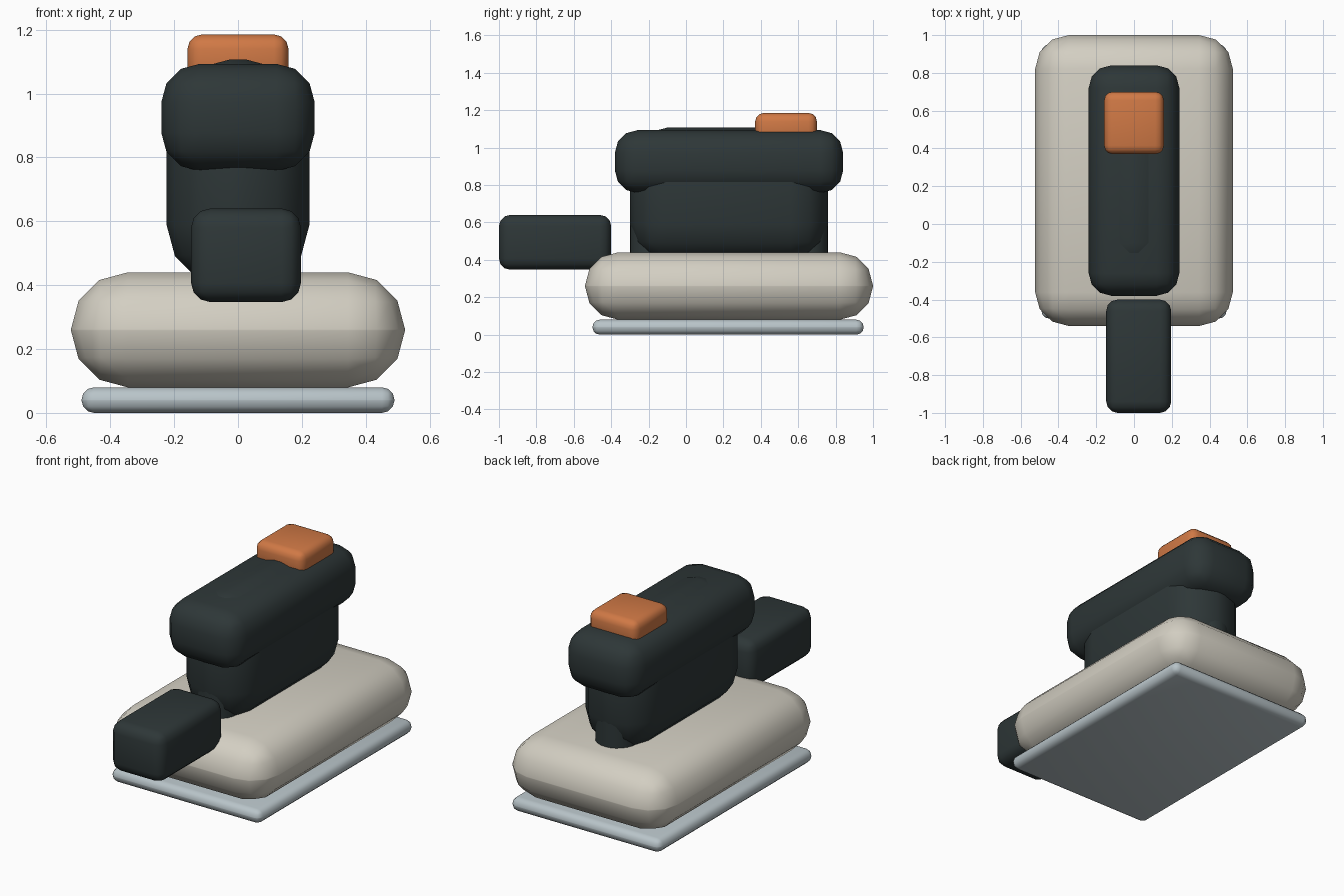
import bpy
import bmesh
import math
from mathutils import Vector

# Remove the default object
default = bpy.data.objects.get("Cube")
if default:
    bpy.data.objects.remove(default, do_unlink=True)


def make_material(name, rgb):
    mat = bpy.data.materials.new(name)
    mat.use_nodes = True
    colour = (*rgb, 1.0)
    mat.diffuse_color = colour
    mat.node_tree.nodes["Principled BSDF"].inputs["Base Color"].default_value = colour
    return mat


cream = make_material("cream", (0.65, 0.62, 0.54))
charcoal = make_material("charcoal", (0.027, 0.038, 0.039))
orange = make_material("orange", (0.63, 0.19, 0.06))
steel = make_material("pale_steel", (0.48, 0.55, 0.58))


def finish(name, bm, material):
    mesh = bpy.data.meshes.new(name)
    bm.to_mesh(mesh)
    bm.free()
    mesh.materials.append(material)
    obj = bpy.data.objects.new(name, mesh)
    bpy.context.collection.objects.link(obj)
    bpy.ops.object.select_all(action="DESELECT")
    obj.select_set(True)
    bpy.context.view_layer.objects.active = obj
    bpy.ops.object.shade_smooth_by_angle(angle=math.radians(40))
    return obj


def rounded_box(name, low, high, radius, material):
    """Box between two corners with every edge rounded in three steps."""
    low, high = Vector(low), Vector(high)
    bm = bmesh.new()
    bmesh.ops.create_cube(bm, size=1.0)
    bmesh.ops.scale(bm, vec=high - low, verts=bm.verts)
    bmesh.ops.translate(bm, vec=(low + high) / 2, verts=bm.verts)
    bmesh.ops.bevel(bm, geom=bm.edges[:], offset=radius, offset_type="OFFSET",
                    segments=3, profile=0.5, affect="EDGES", clamp_overlap=True)
    return finish(name, bm, material)


def post(name, y, radius, bottom, top, material):
    """Upright round post on the centre line."""
    bm = bmesh.new()
    bmesh.ops.create_cone(bm, cap_ends=True, segments=24, radius1=radius,
                          radius2=radius, depth=top - bottom)
    bmesh.ops.translate(bm, vec=(0, y, (bottom + top) / 2), verts=bm.verts)
    return finish(name, bm, material)


# Base plate and main body
rounded_box("base_plate", (-0.49, -0.5, 0), (0.49, 0.95, 0.08), 0.039, steel)
rounded_box("body", (-0.523, -0.54, 0.08), (0.523, 1.0, 0.44), 0.178, cream)

# Upright housing, with a post at each end
rounded_box("housing", (-0.224, -0.3, 0.39), (0.224, 0.76, 1.107), 0.2, charcoal)
for name, y in (("front_post", -0.18), ("rear_post", 0.64)):
    post(name, y, 0.12, 0.3, 0.9, charcoal)

# Grip, switch and offset front box
rounded_box("grip", (-0.24, -0.38, 0.757), (0.24, 0.84, 1.093), 0.12, charcoal)
rounded_box("switch", (-0.158, 0.37, 1.03), (0.158, 0.7, 1.185), 0.045, orange)
rounded_box("front_box", (-0.147, -1.0, 0.347), (0.197, -0.4, 0.64), 0.06, charcoal)
